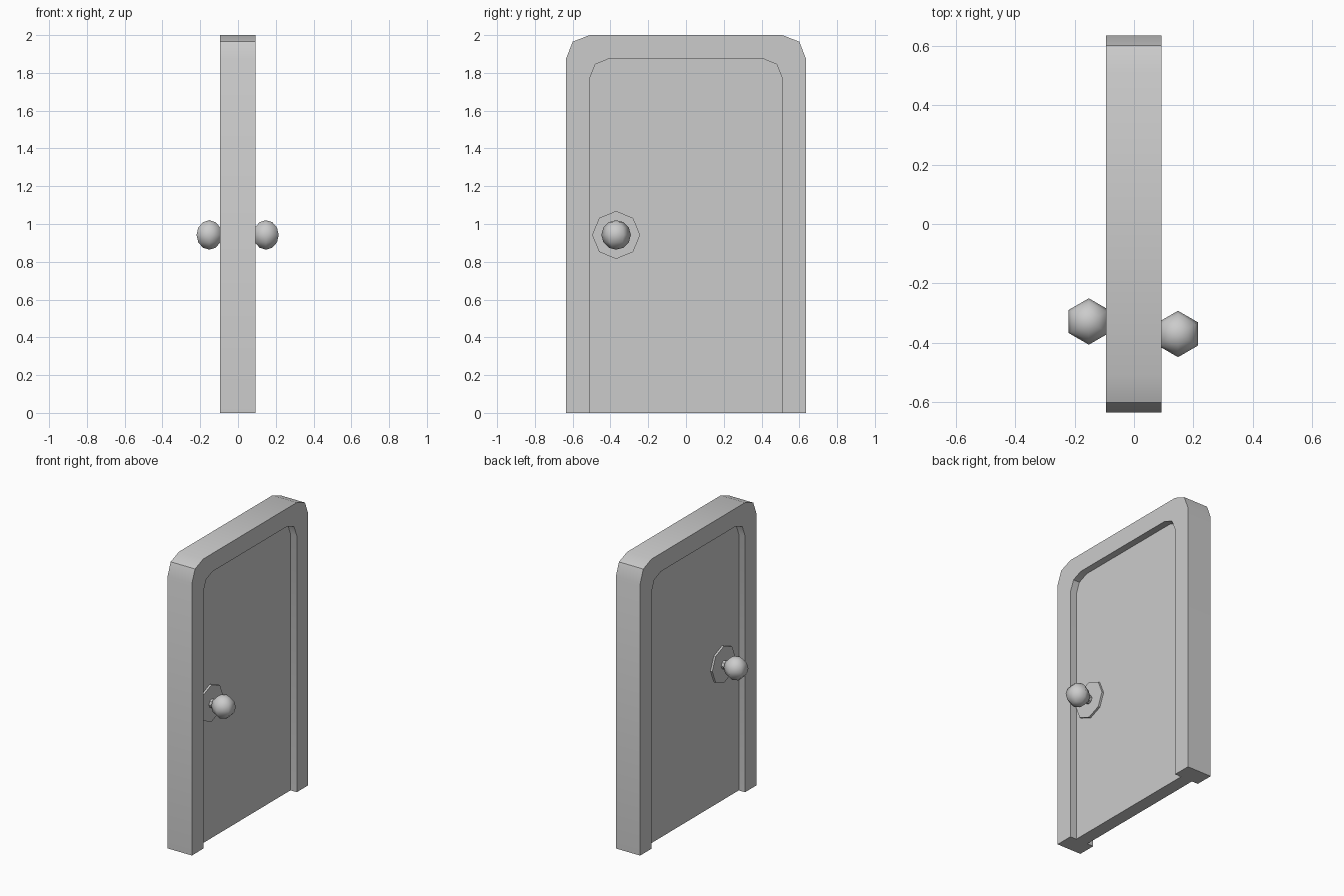
import bpy, bmesh, math
from mathutils import Matrix

if "Cube" in bpy.data.objects:
    bpy.data.objects.remove(bpy.data.objects["Cube"])


def finish(name, bm, angle):
    bmesh.ops.recalc_face_normals(bm, faces=bm.faces)
    mesh = bpy.data.meshes.new(name)
    bm.to_mesh(mesh)
    bm.free()
    ob = bpy.data.objects.new(name, mesh)
    bpy.context.collection.objects.link(ob)
    bpy.ops.object.select_all(action='DESELECT')
    ob.select_set(True)
    bpy.context.view_layer.objects.active = ob
    bpy.ops.object.shade_smooth_by_angle(angle=math.radians(angle))
    return ob


def slab(name, outline, x0, x1):
    """Extrude a (y, z) outline along x."""
    bm = bmesh.new()
    face = bm.faces.new([bm.verts.new((x0, y, z)) for y, z in outline])
    ext = bmesh.ops.extrude_face_region(bm, geom=[face])
    bmesh.ops.translate(bm, vec=(x1 - x0, 0, 0),
                        verts=[g for g in ext["geom"] if isinstance(g, bmesh.types.BMVert)])
    return finish(name, bm, 30)


def arch(half):
    """Mirror a half outline into a full arch, left foot to right foot."""
    return [(-y, z) for y, z in half] + half[::-1]


outer = arch([(0.635, 0), (0.635, 1.875), (0.6, 1.965), (0.51, 2.0)])
inner = arch([(0.51, 0), (0.51, 1.77), (0.48, 1.845), (0.408, 1.875)])

# Surround and recessed panel
slab("door_frame", outer + inner[::-1], -0.094, 0.092)
slab("door_panel", inner, -0.046, 0.044)


def disc(name, radius, x0, x1, y, z):
    ring = [(y + radius * math.cos(i * math.pi / 4), z + radius * math.sin(i * math.pi / 4))
            for i in range(8)]
    slab(name, ring, x0, x1)


# Handle on each face: backplate, stem, knob
Z = 0.942
for label, s, y, face, centre in (("right", 1, -0.37, 0.044, 0.148),
                                  ("left", -1, -0.328, 0.046, 0.152)):
    disc(label + "_backplate", 0.127, s * (face - 0.005), s * (face + 0.014), y, Z)
    disc(label + "_stem", 0.03, s * face, s * (centre - 0.045), y, Z)
    bm = bmesh.new()
    bmesh.ops.create_uvsphere(bm, u_segments=6, v_segments=6, radius=0.078,
                              matrix=Matrix.Translation((s * centre, y, Z)))
    finish(label + "_knob", bm, 75)
